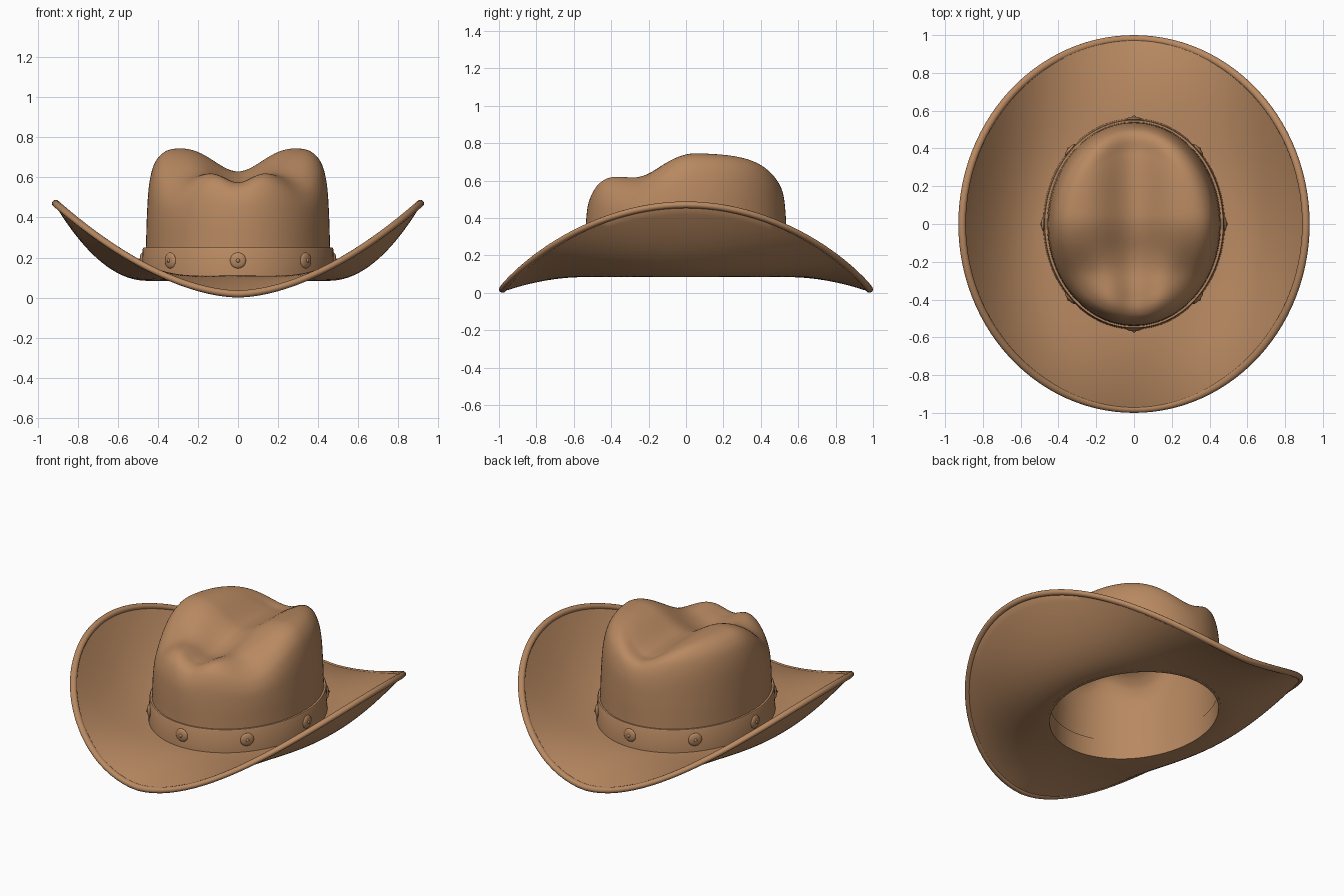
import bpy, bmesh, math
from mathutils import Vector, Matrix

if "Cube" in bpy.data.objects:
    bpy.data.objects.remove(bpy.data.objects["Cube"])

N = 112  # segments around the hat
felt = bpy.data.materials.new("tan_felt")
felt.diffuse_color = (0.48, 0.25, 0.12, 1)
felt.use_nodes = True
felt.node_tree.nodes["Principled BSDF"].inputs["Base Color"].default_value = felt.diffuse_color


def finish(name, bm, angle=40):
    bmesh.ops.recalc_face_normals(bm, faces=bm.faces)
    me = bpy.data.meshes.new(name)
    bm.to_mesh(me)
    bm.free()
    ob = bpy.data.objects.new(name, me)
    bpy.context.collection.objects.link(ob)
    me.materials.append(felt)
    bpy.ops.object.select_all(action='DESELECT')
    ob.select_set(True)
    bpy.context.view_layer.objects.active = ob
    bpy.ops.object.shade_smooth_by_angle(angle=math.radians(angle))
    return ob


def sweep(name, count, point, closed=True, pole=None, angle=40):
    """Loft `count` rings around z; point(i, angle) gives each vertex."""
    bm = bmesh.new()
    rings = [[bm.verts.new(point(i, math.tau * j / N)) for j in range(N)]
             for i in range(count)]
    for i in range(count if closed else count - 1):
        a, b = rings[i], rings[(i + 1) % count]
        for j in range(N):
            k = (j + 1) % N
            bm.faces.new((a[j], a[k], b[k], b[j]))
    if pole:
        p = bm.verts.new(pole)
        for j in range(N):
            bm.faces.new((rings[-1][j], rings[-1][(j + 1) % N], p))
    return finish(name, bm, angle)


def smooth(a, b, v):
    t = min(1, max(0, (v - a) / (b - a)))
    return t * t * (3 - 2 * t)


# Brim: flat by the crown, curling up at the sides and dipping front and back
def brim_mid(t, a):
    c, s = math.cos(a), math.sin(a)
    z = 0.097 + t ** 2 * (-0.079 + 0.452 * abs(c) ** 1.75)
    return Vector(((0.455 + 0.455 * t) * c, (0.53 + 0.45 * t) * s, z))


STEPS = 18
section = [(i / STEPS, 0.013) for i in range(STEPS + 1)]
section += [(t, -h) for t, h in reversed(section)]


def brim_point(i, a):
    t, h = section[i]
    return brim_mid(t, a) + Vector((0, 0, h))


sweep("brim", len(section), brim_point)


# Rolled edge bead around the brim
def bead_point(i, a):
    b = math.tau * i / 12
    out = Vector((math.cos(a), math.sin(a), 0))
    return brim_mid(1, a) + 0.02 * math.cos(b) * out + Vector((0, 0, 0.018 * math.sin(b)))


sweep("brim_edge", 12, bead_point)

# Crown: (scale, height) profile, resampled smoothly
keys = [(1.015, 0.09), (1.0, 0.25), (0.99, 0.4), (0.97, 0.55), (0.93, 0.645),
        (0.87, 0.70), (0.78, 0.735), (0.65, 0.752), (0.45, 0.761), (0.2, 0.765), (0.03, 0.765)]
profile = []
for i in range(len(keys) - 1):
    p0, p1, p2, p3 = (Vector(keys[min(max(i + d, 0), len(keys) - 1)]) for d in (-1, 0, 1, 2))
    for q in range(5):
        t = q / 5
        profile.append(0.5 * (2 * p1 + (p2 - p0) * t + (2 * p0 - 5 * p1 + 4 * p2 - p3) * t * t
                              + (3 * p1 - p0 - 3 * p2 + p3) * t ** 3))
profile.append(Vector(keys[-1]))


def dent(x, y, r):
    front = smooth(0.05, -0.28, y)
    width = 0.17 - 0.07 * smooth(-0.05, -0.45, y)
    depth = (0.135 - 0.05 * smooth(-0.1, -0.45, y)) * (1 - 0.5 * smooth(0.7, 1, r))
    crease = depth * math.exp(-(x / width) ** 2)
    pinch = 0.07 * math.exp(-((abs(x) - 0.29) ** 2 + (y + 0.31) ** 2) / 0.16 ** 2)
    return crease + 0.08 * front + pinch


def crown_point(i, a):
    r, z = profile[i]
    x, y = 0.46 * r * math.cos(a), 0.54 * r * math.sin(a)
    return Vector((x, y, z - smooth(0.3, 0.72, z) * dent(x, y, r)))


crown = sweep("crown", len(profile), crown_point, closed=False,
              pole=(0, 0, 0.765 - dent(0, 0, 0)), angle=60)
shell = crown.modifiers.new("felt_thickness", 'SOLIDIFY')
shell.thickness = 0.015
shell.offset = -1


# Hat band and inner sweatband
def ring(name, pts):
    sweep(name, len(pts), lambda i, a: Vector((pts[i][0] * math.cos(a),
          (pts[i][0] + 0.077) * math.sin(a), pts[i][1])), angle=30)


ring("hat_band", [(0.455, 0.1), (0.481, 0.1), (0.476, 0.243), (0.472, 0.25), (0.455, 0.25)])
ring("sweatband", [(0.462, 0.083), (0.446, 0.083), (0.443, 0.2), (0.455, 0.2)])

# Domed studs with a small centre rivet, spaced around the band
for k in range(8):
    a = math.tau * k / 8
    pos = Vector((0.478 * math.cos(a), 0.555 * math.sin(a), 0.185))
    normal = Vector((math.cos(a) / 0.478, math.sin(a) / 0.555, 0)).normalized()
    turn = Matrix.Translation(pos) @ normal.to_track_quat('Z', 'Y').to_matrix().to_4x4()
    bm = bmesh.new()
    for radius, height, lift in ((0.04, 0.013, 0), (0.01, 0.008, 0.011)):
        m = turn @ Matrix.Translation((0, 0, lift)) @ Matrix.Diagonal((radius, radius, height, 1))
        bmesh.ops.create_uvsphere(bm, u_segments=20, v_segments=10, radius=1, matrix=m)
    finish("band_stud_%d" % (k + 1), bm)
